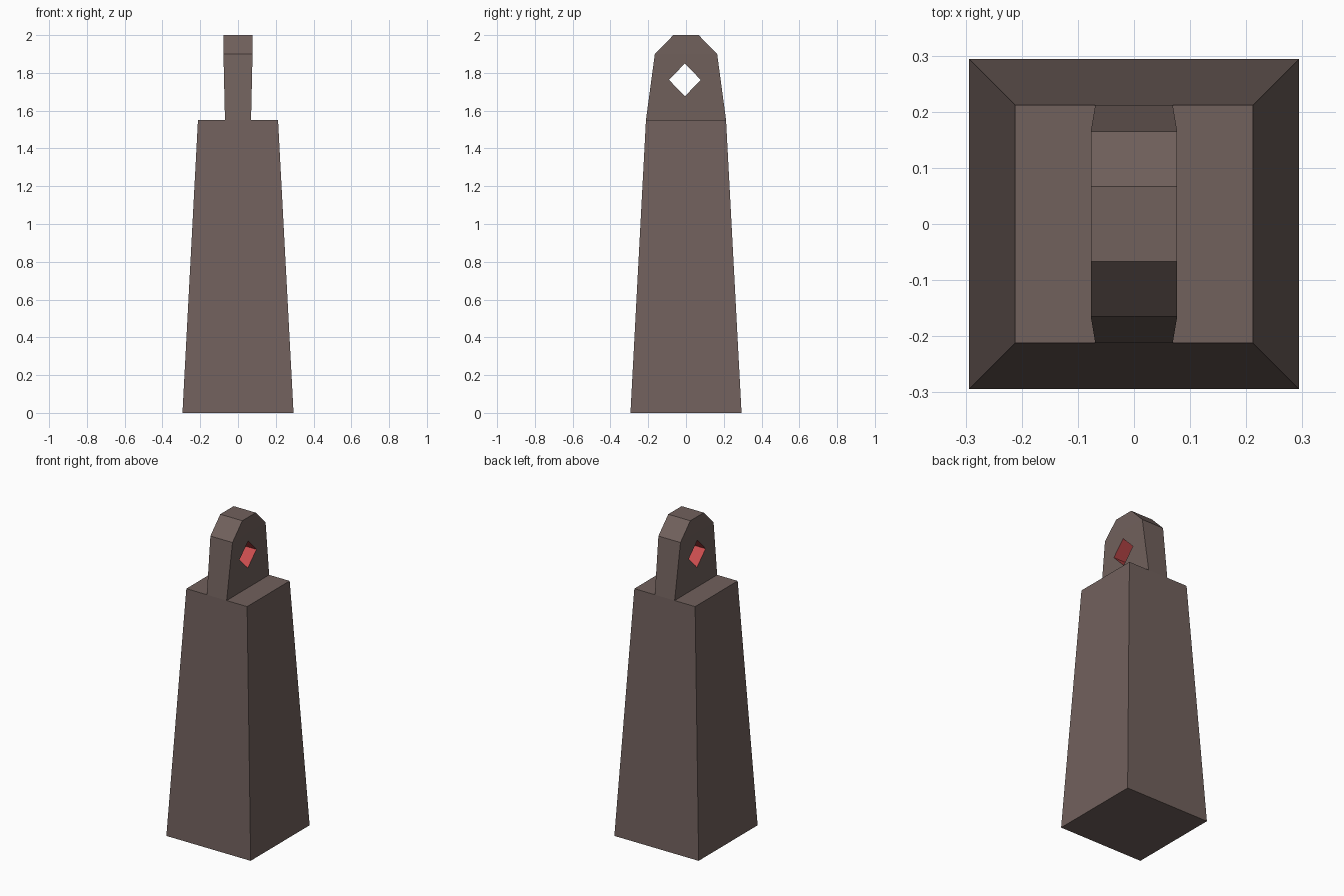
import bpy, bmesh

if "Cube" in bpy.data.objects:
    bpy.data.objects.remove(bpy.data.objects["Cube"])


def material(name, rgb):
    mat = bpy.data.materials.new(name)
    mat.diffuse_color = (*rgb, 1.0)
    mat.use_nodes = True
    mat.node_tree.nodes["Principled BSDF"].inputs["Base Color"].default_value = mat.diffuse_color
    return mat


def make_object(name, bm, mats):
    bmesh.ops.recalc_face_normals(bm, faces=bm.faces[:])
    mesh = bpy.data.meshes.new(name)
    bm.to_mesh(mesh)
    bm.free()
    for mat in mats:
        mesh.materials.append(mat)
    obj = bpy.data.objects.new(name, mesh)
    bpy.context.collection.objects.link(obj)
    return obj


brown = material("dull brown", (0.165, 0.119, 0.108))
red = material("hole red", (0.60, 0.076, 0.078))

# Tapered square body
bm = bmesh.new()
bmesh.ops.create_cube(bm, size=2)
for v in bm.verts:
    half = 0.212 if v.co.z > 0 else 0.294
    v.co = (v.co.x * half, v.co.y * half, 1.55 if v.co.z > 0 else 0)
make_object("weight_body", bm, [brown])

# Lug on top: outline and diamond hole in (y, z), thinning slightly at the foot
outline = [(-0.212, 1.55), (0.212, 1.55), (0.165, 1.9),
           (0.067, 2.0), (-0.067, 2.0), (-0.165, 1.9)]
cy, cz, ry, rz = -0.006, 1.763, 0.084, 0.087
diamond = [(cy, cz - rz), (cy + ry, cz), (cy, cz + rz), (cy - ry, cz)]


def half_width(z):
    return 0.069 + 0.008 * min(1, (z - 1.55) / 0.35)


bm = bmesh.new()
sides = []
for s in (-1, 1):
    outer, hole = [[bm.verts.new((s * half_width(z), y, z)) for y, z in pts]
                   for pts in (outline, diamond)]
    sides.append((outer, hole))
    # Flat cheek: cap above the shoulders, ring of triangles around the hole
    bm.faces.new(outer[2:6])
    corner = [outer[0], outer[1], outer[2], outer[5]]
    for i in range(4):
        j = (i + 1) % 4
        bm.faces.new((corner[i], corner[j], hole[i]))
        bm.faces.new((corner[j], hole[j], hole[i]))

# Walls joining the two cheeks, with the hole walls in red
for ring, index in ((0, 0), (1, 1)):
    a, b = sides[0][ring], sides[1][ring]
    for i in range(len(a)):
        j = (i + 1) % len(a)
        face = bm.faces.new((a[i], a[j], b[j], b[i]))
        face.material_index = index
make_object("hanging_lug", bm, [brown, red])
